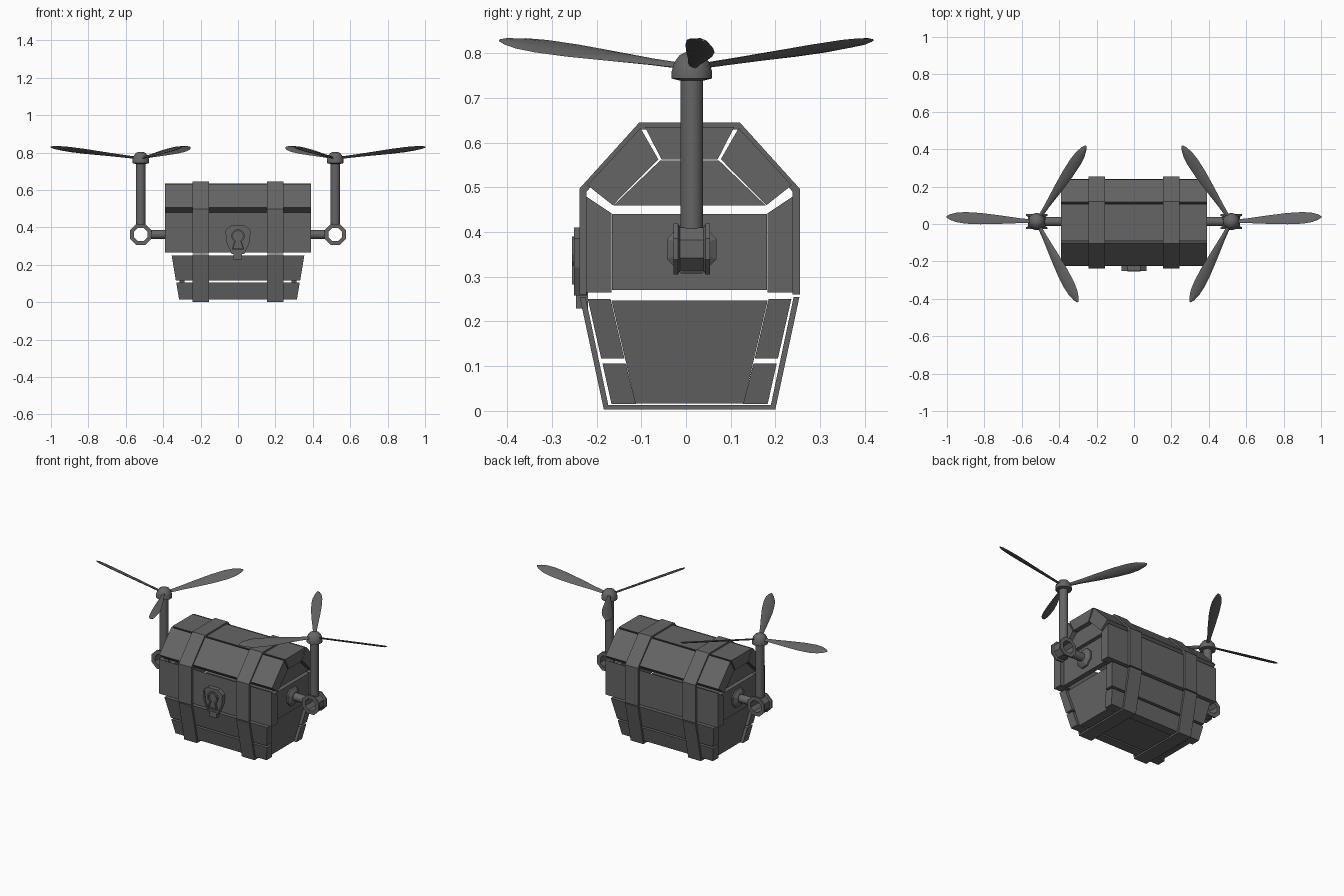
import bpy, bmesh, math
from mathutils import Matrix, Vector

if "Cube" in bpy.data.objects:
    bpy.data.objects.remove(bpy.data.objects["Cube"])

grey = bpy.data.materials.new("dark_grey")
grey.use_nodes = True
COLOR = (0.13, 0.13, 0.13, 1)
grey.diffuse_color = COLOR
grey.node_tree.nodes["Principled BSDF"].inputs["Base Color"].default_value = COLOR

C = 0.008   # chest centre line in y


def finish(name, bm, smooth=False):
    bmesh.ops.recalc_face_normals(bm, faces=bm.faces)
    me = bpy.data.meshes.new(name)
    bm.to_mesh(me)
    bm.free()
    me.materials.append(grey)
    ob = bpy.data.objects.new(name, me)
    bpy.context.collection.objects.link(ob)
    if smooth:
        bpy.ops.object.select_all(action='DESELECT')
        ob.select_set(True)
        bpy.context.view_layer.objects.active = ob
        bpy.ops.object.shade_smooth_by_angle(angle=math.radians(40))
    return ob


def bridge(bm, rings, closed=False):
    """Join a list of equal vertex rings with quads."""
    n = len(rings[0])
    pairs = list(zip(rings, rings[1:]))
    if closed:
        pairs.append((rings[-1], rings[0]))
    for a, b in pairs:
        for i in range(n):
            bm.faces.new((a[i], a[(i + 1) % n], b[(i + 1) % n], b[i]))


def prism(name, poly, x0, x1):
    """Extrude a (u, z) section along x; x0 and x1 are functions of z."""
    bm = bmesh.new()
    rings = [[bm.verts.new((f(z), C + u, z)) for u, z in poly] for f in (x0, x1)]
    bridge(bm, rings)
    for r in rings:
        bm.faces.new(r)
    return finish(name, bm)


def plate(name, poly, y_front, y_back, rim, depth):
    """Extrude an (x, z) outline along y, with a sunken front face."""
    bm = bmesh.new()
    rings = [[bm.verts.new((x, y, z)) for x, z in poly] for y in (y_front, y_back)]
    bridge(bm, rings)
    front = bm.faces.new(rings[0])
    bm.faces.new(rings[1])
    bmesh.ops.recalc_face_normals(bm, faces=bm.faces)
    if rim:
        bmesh.ops.inset_region(bm, faces=[front], thickness=rim)
        # sink a copy of the inset so that the rim keeps vertical walls
        ext = bmesh.ops.extrude_discrete_faces(bm, faces=[front])
        for v in ext["faces"][0].verts:
            v.co.y += depth
    return finish(name, bm)


def lathe(name, prof, loc, axis, n, closed=False, smooth=False):
    """Revolve an (r, h) profile about an axis."""
    bm = bmesh.new()
    rings = []
    for r, h in prof:
        angs = [2 * math.pi * (i + 0.5) / n for i in range(n)]
        rings.append([bm.verts.new((r * math.cos(a), r * math.sin(a), h)) for a in angs])
    bridge(bm, rings, closed)
    if not closed:
        bm.faces.new(rings[0])
        bm.faces.new(rings[-1])
    rot = Vector((0, 0, 1)).rotation_difference(Vector(axis)).to_matrix().to_4x4()
    bm.transform(Matrix.Translation(loc) @ rot)
    return finish(name, bm, smooth)


def const(v):
    return lambda z: v


def base_w(off=0.0, s=1):
    return lambda z: s * (0.315 + (z - 0.015) * 0.17 - off)


def both(half):
    """Mirror an open half section in u to get a full closed one."""
    return half + [(-u, z) for u, z in reversed(half)]


# Planks that run along the chest, front and back
lid_wall = [(0.232, 0.265), (0.175, 0.265), (0.175, 0.442), (0.232, 0.48)]
lid_slope = [(0.229, 0.505), (0.110, 0.633), (0.070, 0.563), (0.172, 0.46)]
base_upper = [(0.228, 0.25), (0.177, 0.25), (0.146, 0.117), (0.198, 0.117)]
base_lower = [(0.195, 0.105), (0.143, 0.105), (0.120, 0.015), (0.175, 0.015)]
for s, side in ((-1, "front"), (1, "back")):
    for nm, sec, w0, w1 in (
            ("lid_wall", lid_wall, const(-0.39), const(0.39)),
            ("lid_slope", lid_slope, const(-0.39), const(0.39)),
            ("base_upper", base_upper, base_w(0, -1), base_w()),
            ("base_lower", base_lower, base_w(0, -1), base_w())):
        prism(f"{side}_{nm}_plank", [(s * u, z) for u, z in sec], w0, w1)
prism("lid_top_plank", both([(0.100, 0.635), (0.063, 0.563)]), const(-0.39), const(0.39))
prism("bottom_panel", both([(0.115, 0.02), (0.118, 0.035)]), const(-0.29), const(0.29))

# Sunken end panels
for s, side in ((-1, "right"), (1, "left")):
    a, b = const(s * 0.335), const(s * 0.365)
    prism(f"{side}_lid_panel", both([(0.174, 0.27), (0.174, 0.44)]), a, b)
    prism(f"{side}_lid_upper_panel", both([(0.170, 0.46), (0.066, 0.56)]), a, b)
    prism(f"{side}_base_panel", both([(0.121, 0.016), (0.175, 0.247)]),
          base_w(0.045, s), base_w(0.018, s))

# Straps round the lid and the base
lid_outer = [(0.247, 0.26), (0.247, 0.497), (0.113, 0.645)]
lid_inner = [(0.231, 0.26), (0.231, 0.49), (0.107, 0.630)]
base_outer = [(0.246, 0.254), (0.192, 0.002)]
base_inner = [(0.233, 0.254), (0.182, 0.012)]
for s, side in ((-1, "right"), (1, "left")):
    x0, x1 = const(s * 0.155), const(s * 0.243)
    for nm, outer, inner in (("lid_strap", lid_outer, lid_inner),
                             ("base_strap", base_outer, base_inner)):
        inner_full = both(inner)
        prism(f"{side}_{nm}", both(outer) + inner_full[::-1], x0, x1)

# Lock plate, keyhole and hasp
half = [(0.036, 0.41), (0.068, 0.385), (0.062, 0.32), (0.034, 0.258)]
plate("lock_plate", half + [(-x, z) for x, z in reversed(half)], -0.251, -0.222, 0.010, 0.006)
arc = [math.radians(-55 + 290 * i / 12) for i in range(13)]
keyhole = [(0.036 * math.cos(a), 0.354 + 0.036 * math.sin(a)) for a in arc]
plate("keyhole", keyhole + [(-0.033, 0.282), (0.033, 0.282)], -0.255, -0.24, 0.009, 0.012)
plate("hasp", [(-0.025, 0.229), (0.022, 0.229), (0.022, 0.265), (-0.025, 0.265)],
      -0.246, -0.220, 0, 0)

# Rotor arms
ring_prof = [(0.038, -0.041), (0.062, -0.041), (0.062, -0.031), (0.052, -0.026),
             (0.052, 0.026), (0.062, 0.031), (0.062, 0.041), (0.038, 0.041)]
dome = [(0.030, -0.030), (0.046, -0.026), (0.046, -0.010), (0.040, 0.010),
        (0.028, 0.026), (0.012, 0.034)]
stations = [(0.02, 0.010), (0.10, 0.015), (0.20, 0.025), (0.30, 0.033), (0.38, 0.034),
            (0.43, 0.028), (0.465, 0.016), (0.483, 0.004)]
PX, PY = 0.52, 0.013


def blade(name, s, angle):
    bm = bmesh.new()
    rings = []
    pitch = math.radians(-24)
    for r, w in stations:
        t = 0.006 if r > 0.05 else 0.009
        t = min(t, w * 0.6)
        ring = []
        for a, b in ((1, 0), (0.5, 0.8), (-0.5, 0.8), (-1, 0), (-0.5, -0.8), (0.5, -0.8)):
            v, h = a * w, b * t
            ring.append(bm.verts.new((r, v * math.cos(pitch) - h * math.sin(pitch),
                                      r * 0.125 + v * math.sin(pitch) + h * math.cos(pitch))))
        rings.append(ring)
    bridge(bm, rings)
    bm.faces.new(rings[0])
    bm.faces.new(rings[-1])
    bm.transform(Matrix.Translation((PX, PY, 0.769)) @ Matrix.Rotation(angle, 4, 'Z'))
    bm.transform(Matrix.Diagonal((s, 1, 1, 1)))
    return finish(name, bm, True)


for s, side in ((-1, "right"), (1, "left")):
    lathe(f"{side}_arm_mount", [(0.060, 0), (0.060, 0.012), (0.036, 0.026)],
          (s * 0.362, PY, 0.362), (s, 0, 0), 8)
    lathe(f"{side}_arm", [(0.025, 0), (0.025, 0.10)],
          (s * 0.375, PY, 0.362), (s, 0, 0), 12, smooth=True)
    lathe(f"{side}_ring", ring_prof, (s * PX, PY, 0.362), (0, 1, 0), 8, closed=True)
    lathe(f"{side}_post", [(0.026, 0), (0.026, 0.345)],
          (s * PX, PY, 0.408), (0, 0, 1), 12, smooth=True)
    lathe(f"{side}_hub", dome, (s * PX, PY, 0.770), (0, 0, 1), 16, smooth=True)
    for k in range(3):
        blade(f"{side}_blade_{k + 1}", s, math.radians(3 + 120 * k))
